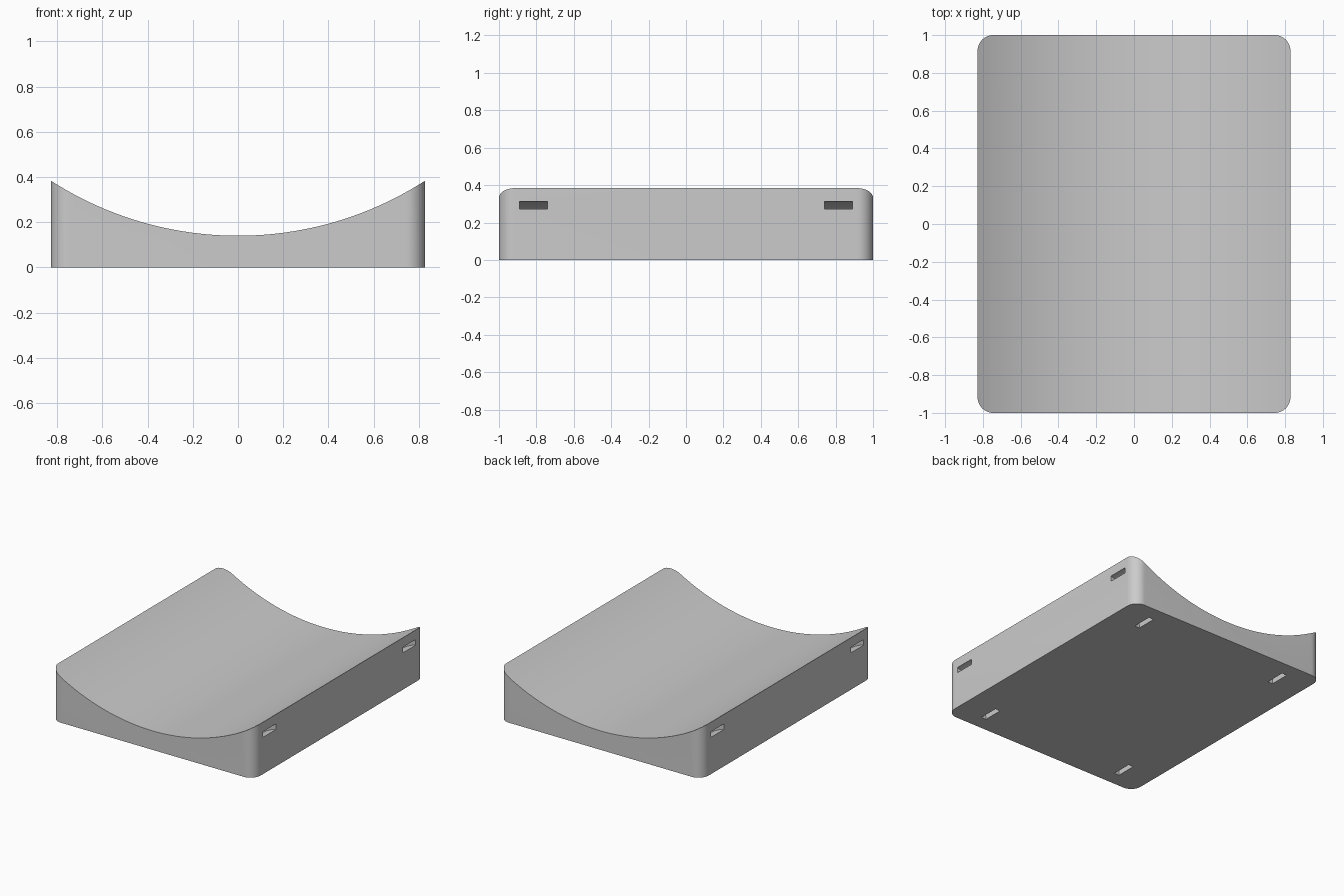
import bpy, bmesh
from math import cos, sin, radians, pi

if "Cube" in bpy.data.objects:
    bpy.data.objects.remove(bpy.data.objects["Cube"], do_unlink=True)

HALF_X, HALF_Y, CORNER = 0.828, 1.0, 0.083
SADDLE_R, SADDLE_LOW = 1.53, 0.14


def finish(bm, name):
    bmesh.ops.recalc_face_normals(bm, faces=bm.faces)
    mesh = bpy.data.meshes.new(name)
    bm.to_mesh(mesh)
    bm.free()
    obj = bpy.data.objects.new(name, mesh)
    bpy.context.collection.objects.link(obj)
    return obj


def cut(target, cutter):
    cutter.hide_render = True
    mod = target.modifiers.new(cutter.name, 'BOOLEAN')
    mod.operation = 'DIFFERENCE'
    mod.solver = 'EXACT'
    mod.object = cutter
    bpy.ops.object.select_all(action='DESELECT')
    bpy.context.view_layer.objects.active = target
    target.select_set(True)
    bpy.ops.object.modifier_apply(modifier=mod.name)
    bpy.data.objects.remove(cutter, do_unlink=True)


# Block with rounded upright corners
bm = bmesh.new()
outline = []
steps = 12
for k, (sx, sy) in enumerate([(1, 1), (-1, 1), (-1, -1), (1, -1)]):
    for i in range(steps + 1):
        a = (k + i / steps) * pi / 2
        outline.append(bm.verts.new((sx * (HALF_X - CORNER) + CORNER * cos(a),
                                     sy * (HALF_Y - CORNER) + CORNER * sin(a), 0)))
base = bm.faces.new(outline)
top = bmesh.ops.extrude_face_region(bm, geom=[base])
bmesh.ops.translate(bm, vec=(0, 0, 0.5),
                    verts=[g for g in top["geom"] if isinstance(g, bmesh.types.BMVert)])
block = finish(bm, "cradle_block")

# Hollow saddle along the top
bpy.ops.mesh.primitive_cylinder_add(vertices=192, radius=SADDLE_R, depth=3,
                                    location=(0, 0, SADDLE_LOW + SADDLE_R),
                                    rotation=(pi / 2, 0, 0))
saddle = bpy.context.object
saddle.name = "saddle_cutter"
cut(block, saddle)

# Curved strap channels from each long side down to the underside
bm = bmesh.new()
for sx in (1, -1):
    for sy in (1, -1):
        rings = []
        for i in range(27):
            a = radians(70 + 5 * i)
            rings.append([bm.verts.new((sx * (0.893 + r * cos(a)), sy * y, r * sin(a)))
                          for r, y in ((0.28, 0.74), (0.32, 0.74), (0.32, 0.89), (0.28, 0.89))])
        for p, q in zip(rings, rings[1:]):
            for j in range(4):
                n = (j + 1) % 4
                bm.faces.new((p[j], p[n], q[n], q[j]))
        bm.faces.new(rings[0])
        bm.faces.new(rings[-1])
cut(block, finish(bm, "strap_channel_cutter"))

# Plain grey finish
grey = bpy.data.materials.new("light_grey")
grey.use_nodes = True
colour = (0.6, 0.6, 0.6, 1)
grey.diffuse_color = colour
grey.node_tree.nodes["Principled BSDF"].inputs["Base Color"].default_value = colour
block.data.materials.clear()
block.data.materials.append(grey)
for face in block.data.polygons:
    face.material_index = 0

bpy.ops.object.shade_smooth_by_angle(angle=radians(25))
